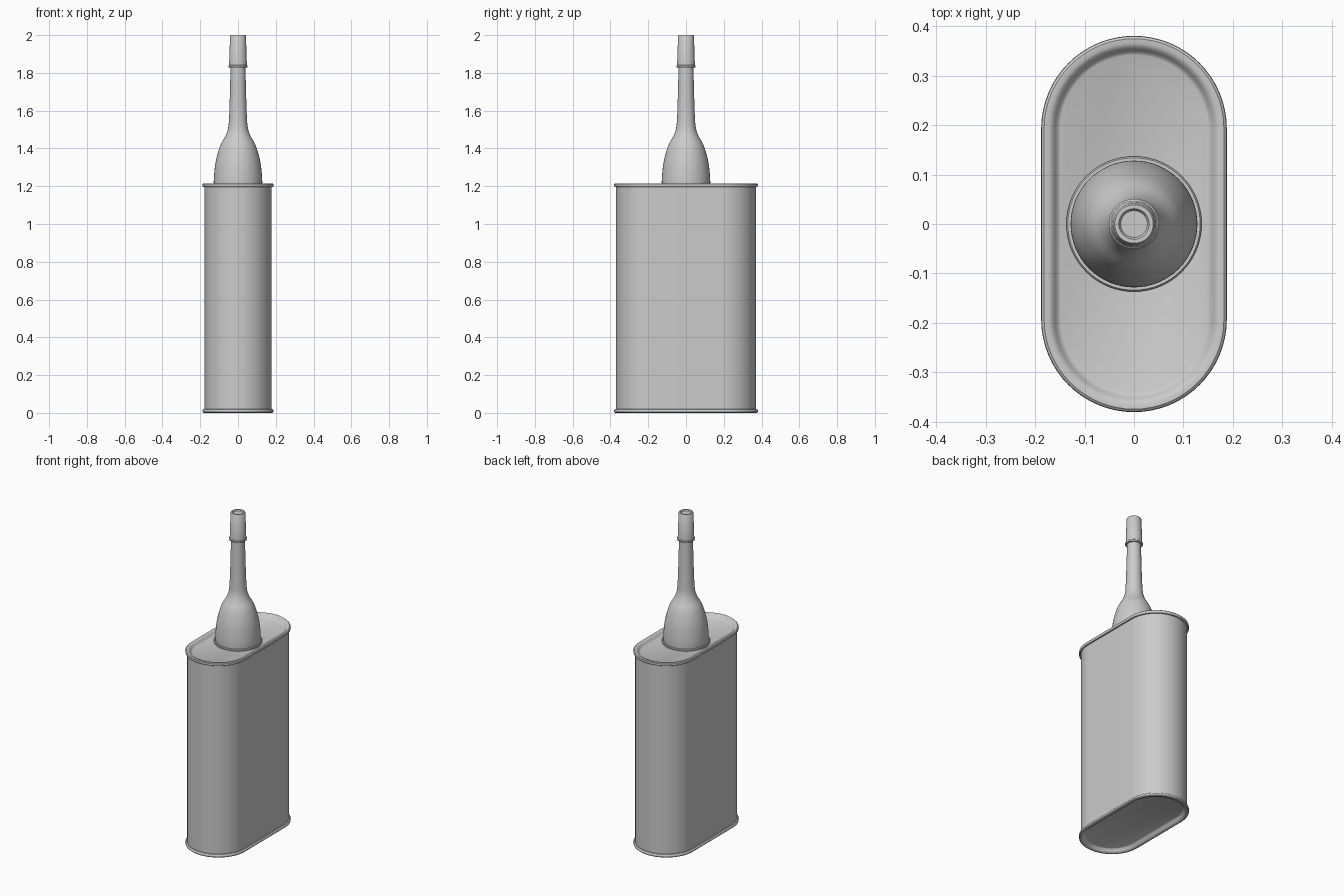
import bpy, bmesh, math

if "Cube" in bpy.data.objects:
    bpy.data.objects.remove(bpy.data.objects["Cube"])

STRAIGHT = 0.193  # half length of the flat side of the can


def loft(name, profile, half_straight=0.0, seg=64):
    """Sweep (radius, z) pairs around a circle or stadium, closing both ends."""
    bm = bmesh.new()
    outline = []
    for half, sign in ((0, 1), (1, -1)):
        for i in range(seg // 2 + (1 if half_straight else 0)):
            a = math.pi * half + 2 * math.pi * i / seg
            outline.append((math.cos(a), math.sin(a), sign * half_straight))
    rings = [[bm.verts.new((r * c, r * s + off, z)) for c, s, off in outline]
             for r, z in profile]
    n = len(outline)
    for lo, hi in zip(rings, rings[1:]):
        for i in range(n):
            j = (i + 1) % n
            bm.faces.new((lo[i], lo[j], hi[j], hi[i]))
    bm.faces.new(rings[0][::-1])
    bm.faces.new(rings[-1])
    bmesh.ops.recalc_face_normals(bm, faces=bm.faces)
    mesh = bpy.data.meshes.new(name)
    bm.to_mesh(mesh)
    bm.free()
    ob = bpy.data.objects.new(name, mesh)
    bpy.context.collection.objects.link(ob)
    bpy.context.view_layer.objects.active = ob
    ob.select_set(True)
    bpy.ops.object.shade_smooth_by_angle(angle=math.radians(35))
    ob.select_set(False)
    return ob


def spline(points, steps=5):
    """Catmull-Rom curve through the profile points."""
    p = [points[0]] + points + [points[-1]]
    out = []
    for a, b, c, d in zip(p, p[1:], p[2:], p[3:]):
        for k in range(steps):
            t = k / steps
            out.append(tuple(0.5 * (2 * q + (r - o) * t + (2 * o - 5 * q + 4 * r - s) * t * t
                                    + (3 * q - o - 3 * r + s) * t ** 3)
                             for o, q, r, s in zip(a, b, c, d)))
    return out + [points[-1]]


# Can body with rolled seams and recessed end panels
H = 1.215
end = [(0.149, 0.022), (0.155, 0.019), (0.160, 0.010), (0.166, 0.003), (0.172, 0.0),
       (0.182, 0.0), (0.187, 0.004), (0.188, 0.010), (0.187, 0.015),
       (0.183, 0.019), (0.177, 0.020)]
loft("can_body", end + [(r, H - z) for r, z in reversed(end)], STRAIGHT)

# Flange where the spout meets the top panel
loft("spout_flange", [(0.137, 1.185), (0.137, 1.199), (0.134, 1.203), (0.120, 1.203)])

# Bell-shaped spout narrowing into a long neck
bell = [(0.128, 1.195), (0.1275, 1.25), (0.117, 1.335), (0.094, 1.415),
        (0.066, 1.467), (0.052, 1.510), (0.047, 1.57), (0.044, 1.65), (0.039, 1.84)]
loft("spout", spline(bell))

# Tapered cap with a collar and a dished tip
loft("spout_cap", [(0.036, 1.829), (0.049, 1.829), (0.051, 1.832), (0.051, 1.837),
                   (0.047, 1.841), (0.042, 1.996), (0.039, 2.0),
                   (0.031, 2.0), (0.027, 1.993)], seg=48)
